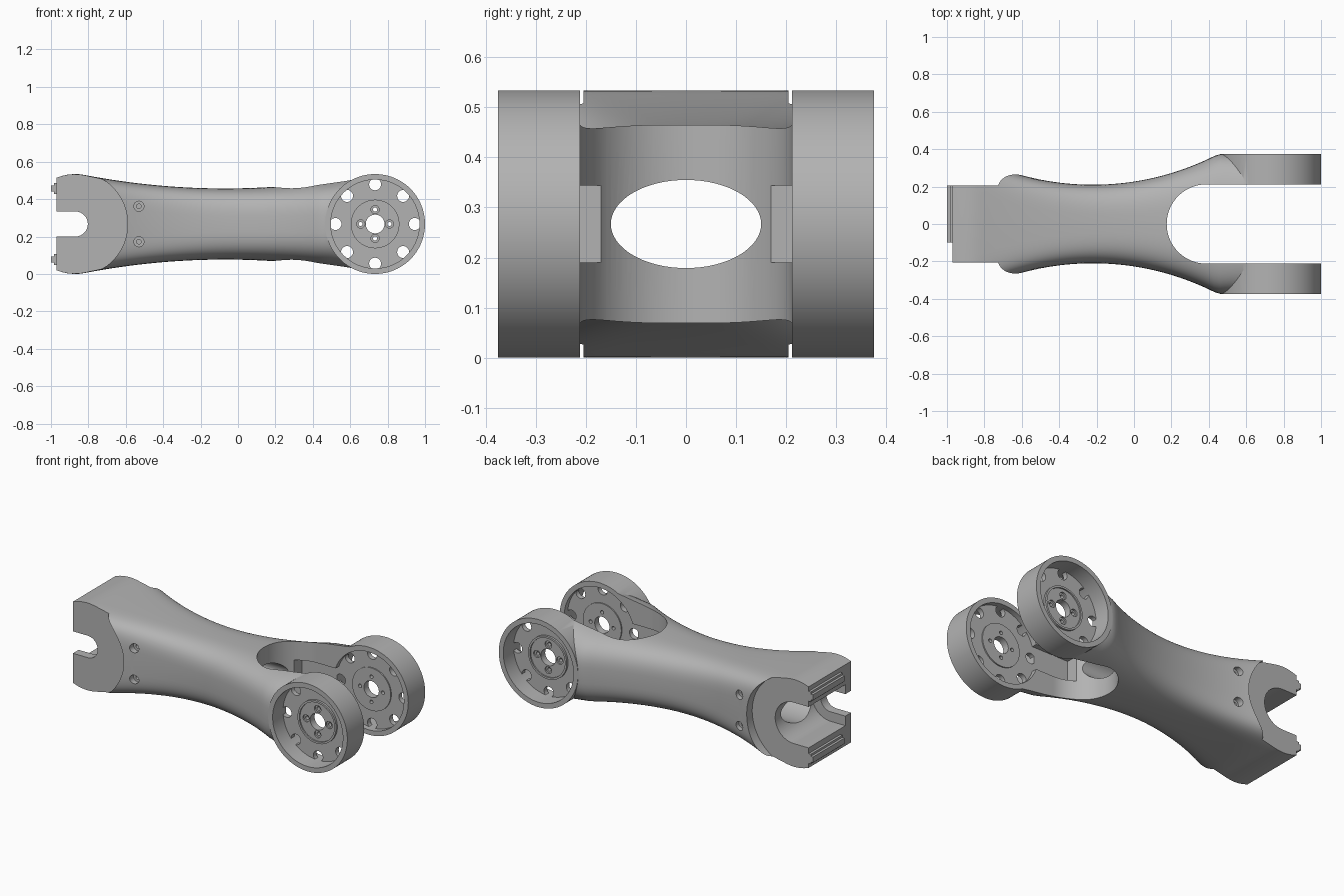
import bpy, bmesh, math
from mathutils import Matrix, Vector

old = bpy.data.objects.get("Cube")
if old:
    bpy.data.objects.remove(old, do_unlink=True)

MID = 0.267            # height of the centre line
RAD = 0.267            # joint radius
JOINT, TAIL = 0.733, -0.87

grey = bpy.data.materials.new("satin grey")
grey.use_nodes = True
grey.diffuse_color = (0.45, 0.45, 0.45, 1)
grey.node_tree.nodes["Principled BSDF"].inputs["Base Color"].default_value = (0.45, 0.45, 0.45, 1)


def finish(bm, name):
    bmesh.ops.recalc_face_normals(bm, faces=bm.faces)
    mesh = bpy.data.meshes.new(name)
    bm.to_mesh(mesh)
    bm.free()
    mesh.materials.append(grey)
    obj = bpy.data.objects.new(name, mesh)
    bpy.context.collection.objects.link(obj)
    return obj


def cylinder(name, centres, axis, radius, length, segs=64, squash=(1, 1, 1)):
    """One object holding an equal cylinder at each centre."""
    bm = bmesh.new()
    turn = Vector((0, 0, 1)).rotation_difference(Vector(axis)).to_matrix().to_4x4()
    for c in centres:
        m = Matrix.Translation(c) @ Matrix.Diagonal((*squash, 1)) @ turn
        bmesh.ops.create_cone(bm, cap_ends=True, segments=segs, radius1=radius,
                              radius2=radius, depth=length, matrix=m)
    return finish(bm, name)


def box(name, low, high):
    bm = bmesh.new()
    low, high = Vector(low), Vector(high)
    m = Matrix.Translation((low + high) / 2) @ Matrix.Diagonal((*(high - low), 1))
    bmesh.ops.create_cube(bm, size=1, matrix=m)
    return finish(bm, name)


def combine(obj, tool, op="DIFFERENCE"):
    mod = obj.modifiers.new("combine", "BOOLEAN")
    mod.operation, mod.solver, mod.object = op, "EXACT", tool
    bpy.context.view_layer.objects.active = obj
    bpy.ops.object.modifier_apply(modifier=mod.name)
    bpy.data.objects.remove(tool, do_unlink=True)


def smooth(obj):
    bpy.ops.object.select_all(action="DESELECT")
    obj.select_set(True)
    bpy.context.view_layer.objects.active = obj
    bpy.ops.object.shade_smooth_by_angle(angle=math.radians(28))


# Waisted body: rounded-box sections swept along x
def half_height(x):
    for c, inside in ((TAIL, x < -0.82), (JOINT, x > 0.68)):
        if inside:
            return math.sqrt(RAD ** 2 - (x - c) ** 2)
    return 0.19 + (x + 0.07) ** 2 / 7.8


def half_width(x):
    bow = 1.45
    return min(0.373, 0.21 + bow - math.sqrt(bow ** 2 - (x + 0.22) ** 2))


def power(v, n):
    return math.copysign(abs(v) ** (2 / n), v) if abs(v) > 1e-6 else 0


bm = bmesh.new()
rings, steps, around = [], 56, 72
for i in range(steps + 1):
    x = -0.97 + (JOINT + 0.97) * i / steps
    n = 3.2 + 5 * max(0, -x) ** 2
    w, h = half_width(x), half_height(x)
    angles = [math.tau * k / around for k in range(around)]
    rings.append([bm.verts.new((x, w * power(math.cos(a), n), MID + h * power(math.sin(a), n)))
                  for a in angles])
for a, b in zip(rings, rings[1:]):
    for k in range(around):
        j = (k + 1) % around
        bm.faces.new((a[k], a[j], b[j], b[k]))
bm.faces.new(rings[0])
bm.faces.new(rings[-1])
body = finish(bm, "arm_body")

# Round fork ends, bored through
combine(body, cylinder("fork_round", [(JOINT, 0, MID)], (0, 1, 0), RAD, 0.75, 96), "UNION")
combine(body, cylinder("fork_bore", [(JOINT, 0, MID)], (0, 1, 0), 0.237, 1, 96))

# U-shaped gap between the fork arms
combine(body, cylinder("gap_round", [(0.387, 0, MID)], (0, 0, 1), 0.212, 1, 96))
combine(body, box("gap_straight", (0.387, -0.212, -0.2), (1.2, 0.212, 0.8)))

# Cable channels into the arms and the oval tunnel along the body
for s in (-1, 1):
    y = sorted((s * 0.12, s * 0.245))
    combine(body, box("cable_channel", (0.26, y[0], MID - 0.077), (0.58, y[1], MID + 0.077)))
combine(body, cylinder("tunnel", [(-0.25, 0, MID)], (1, 0, 0), 1, 1.35, 64, (1, 0.15, 0.088)))

# Flat side seats at the tail, with countersunk screw holes ahead of them
for s in (-1, 1):
    combine(body, cylinder("side_seat", [(TAIL, s * 0.455, MID)], (0, 1, 0), 0.28, 0.5, 96))
    holes = [(-0.53, s * 0.25, MID + d) for d in (-0.095, 0.095)]
    combine(body, cylinder("screw_seat", holes, (0, 1, 0), 0.027, 0.08, 24))
    combine(body, cylinder("screw_hole", holes, (0, 1, 0), 0.012, 0.16, 16))

# Tail slots: wide from the back, narrow through the front wall
for r, y0, y1 in ((0.125, -0.15, 0.4), (0.067, -0.4, 0)):
    combine(body, cylinder("slot_round", [(TAIL, (y0 + y1) / 2, MID)], (0, 1, 0), r, y1 - y0))
    combine(body, box("slot_straight", (-1.2, y0, MID - r), (TAIL, y1, MID + r)))
smooth(body)

# Tongues on the tail end
for s, label in ((-1, "lower"), (1, "upper")):
    for x, half in ((-0.985, 0.03), (-1, 0.017)):
        z = MID + s * 0.19
        box(label + "_tail_tongue", (x, -0.1, z - half), (-0.95, 0.205, z + half))


# Joint discs with hub, bolt holes and rim notches
def around_joint(count, radius, y):
    return [(JOINT + radius * math.cos(math.tau * k / count), y,
             MID + radius * math.sin(math.tau * k / count)) for k in range(count)]


for s, label in ((-1, "front"), (1, "back")):
    y = s * 0.26
    disc = cylinder(label + "_joint_disc", [(JOINT, y, MID)], (0, 1, 0), 0.239, 0.03, 96)
    combine(disc, cylinder("hub", [(JOINT, y + s * 0.003, MID)], (0, 1, 0), 0.13, 0.05), "UNION")
    combine(disc, cylinder("hub_dish", [(JOINT, y + s * 0.035, MID)], (0, 1, 0), 0.118, 0.03))
    combine(disc, cylinder("axle_hole", [(JOINT, y, MID)], (0, 1, 0), 0.05, 0.2, 48))
    combine(disc, cylinder("notches", around_joint(8, 0.212, y), (0, 1, 0), 0.032, 0.2, 24))
    combine(disc, cylinder("bolt_seats", around_joint(4, 0.077, y + s * 0.025), (0, 1, 0), 0.022, 0.03, 24))
    combine(disc, cylinder("bolt_holes", around_joint(4, 0.077, y), (0, 1, 0), 0.011, 0.2, 16))
    smooth(disc)
